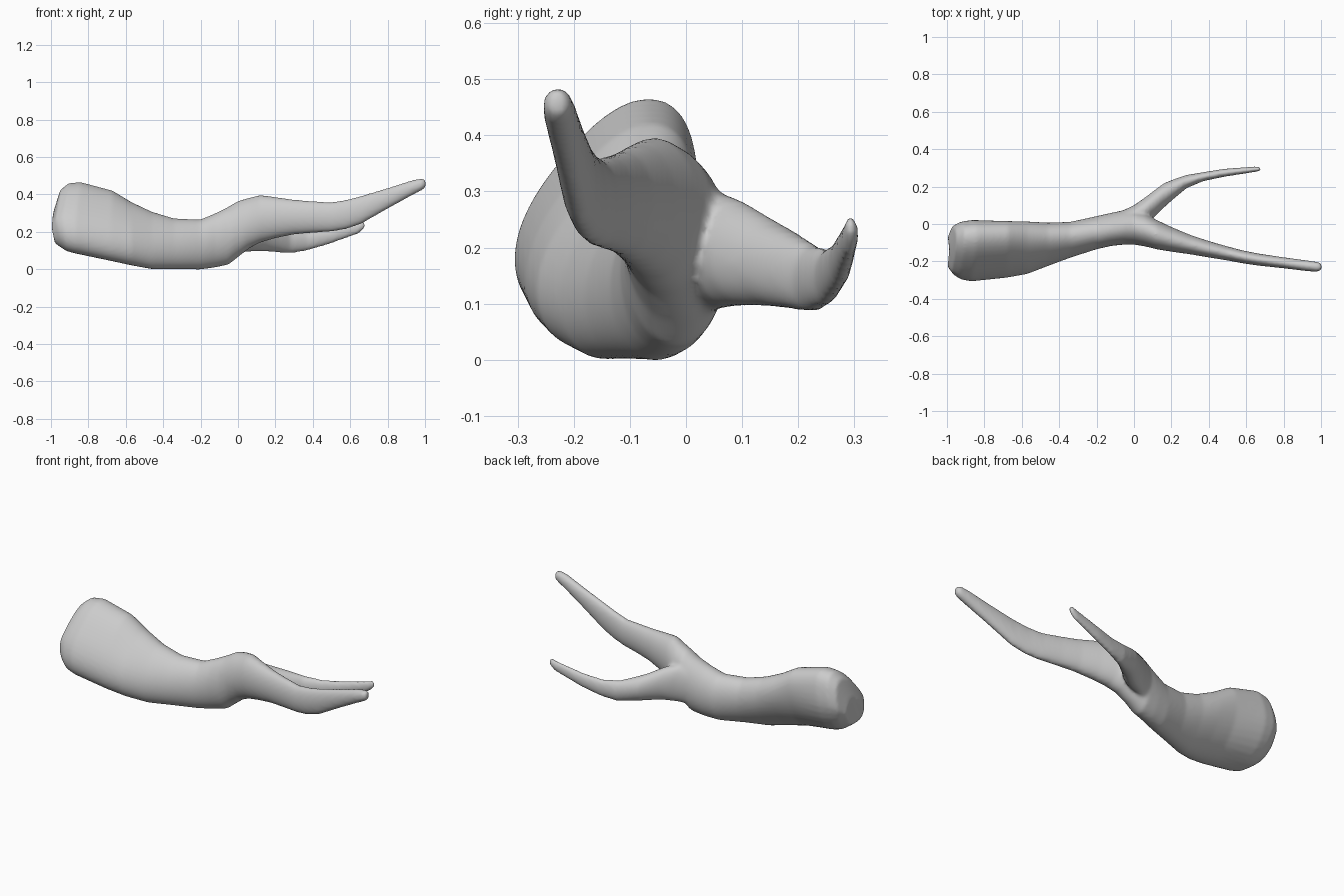
import bpy, bmesh
from math import cos, sin, tau, radians

SIDES = 40


def ramp(x, a, b):
    """1 at a, falling to 0 at b."""
    return max(0.0, min(1.0, (b - x) / (b - a)))


def bump(t, centre):
    """Soft bump around one angle of a cross-section."""
    return max(0.0, cos(t - radians(centre))) ** 4


def loft(bm, stations):
    """Closed tube through cross-sections given as x, y range, z range."""
    rings = []
    for x, y0, y1, z0, z1 in stations:
        cy, ry, cz, rz = (y0 + y1) / 2, (y1 - y0) / 2, (z0 + z1) / 2, (z1 - z0) / 2
        skew = radians(28) * ramp(x, -0.7, -0.15)   # thick end leans sideways
        lean = 0.16 * ramp(x, -0.9, -0.6)           # cut end is slanted
        flat = 0.14 * ramp(x, -0.6, -0.25)          # flattened front
        back = 0.42 * ramp(x, -0.85, -0.5) - 0.12 * ramp(x, -0.5, -0.2)
        ring = []
        for i in range(SIDES):
            t = tau * i / SIDES
            r = 1 + back * bump(t, -56) - flat * bump(t, 120)
            dz = r * rz * sin(t + skew)
            dx = lean * (dz if dz > 0 else -1.5 * dz * ramp(x, -0.99, -0.9))
            ring.append(bm.verts.new((x + dx, cy + r * ry * cos(t), max(cz + dz, z0))))
        rings.append(ring)
    for a, b in zip(rings, rings[1:]):
        for i in range(SIDES):
            j = (i + 1) % SIDES
            bm.faces.new((a[i], a[j], b[j], b[i]))
    bm.faces.new(rings[0][::-1])
    bm.faces.new(rings[-1])


# trunk running into the long front fork
trunk = [
    (-1.00, -.235, -.08, .14, .31),
    (-.975, -.275, -.02, .115, .425),
    (-.935, -.297, .002, .098, .462),
    (-.87, -.308, .012, .085, .468),
    (-.68, -.288, .014, .045, .423),
    (-.57, -.268, .014, .02, .362),
    (-.46, -.225, .008, -.002, .31),
    (-.34, -.18, .012, -.001, .273),
    (-.20, -.135, .042, -.001, .266),
    (-.12, -.117, .06, .01, .30),
    (-.05, -.11, .075, .025, .335),
    (.00, -.11, .075, .065, .365),
    (.06, -.12, .055, .112, .382),
    (.12, -.135, .022, .143, .397),
    (.20, -.148, -.016, .166, .386),
    (.30, -.162, -.058, .186, .372),
    (.40, -.179, -.091, .195, .364),
    (.50, -.195, -.12, .201, .358),
    (.58, -.21, -.141, .215, .372),
    (.66, -.222, -.157, .243, .393),
    (.80, -.237, -.178, .323, .435),
    (.93, -.253, -.195, .395, .476),
    (.985, -.255, -.203, .423, .487),
    (1.003, -.245, -.213, .437, .476),
]

# shorter back fork
back_fork = [
    (-.12, -.05, .045, .07, .26),
    (-.06, -.03, .072, .075, .29),
    (.00, .00, .10, .088, .302),
    (.07, .01, .15, .095, .287),
    (.115, .042, .185, .096, .265),
    (.16, .088, .218, .095, .243),
    (.22, .141, .242, .09, .222),
    (.28, .191, .262, .085, .203),
    (.37, .229, .277, .10, .197),
    (.48, .252, .295, .132, .212),
    (.64, .277, .307, .188, .248),
    (.665, .281, .307, .206, .258),
    (.678, .286, .303, .223, .25),
]

bm = bmesh.new()
loft(bm, trunk)
loft(bm, back_fork)
bmesh.ops.recalc_face_normals(bm, faces=bm.faces)
mesh = bpy.data.meshes.new("forked_branch")
bm.to_mesh(mesh)
bm.free()
branch = bpy.data.objects.new("forked_branch", mesh)
bpy.context.collection.objects.link(branch)

# fuse the overlapping tubes and blend the fork
fuse = branch.modifiers.new("fuse", 'REMESH')
fuse.mode = 'VOXEL'
fuse.voxel_size = 0.009
fuse.use_smooth_shade = True
blend = branch.modifiers.new("blend", 'SMOOTH')
blend.factor = 0.5
blend.iterations = 8
